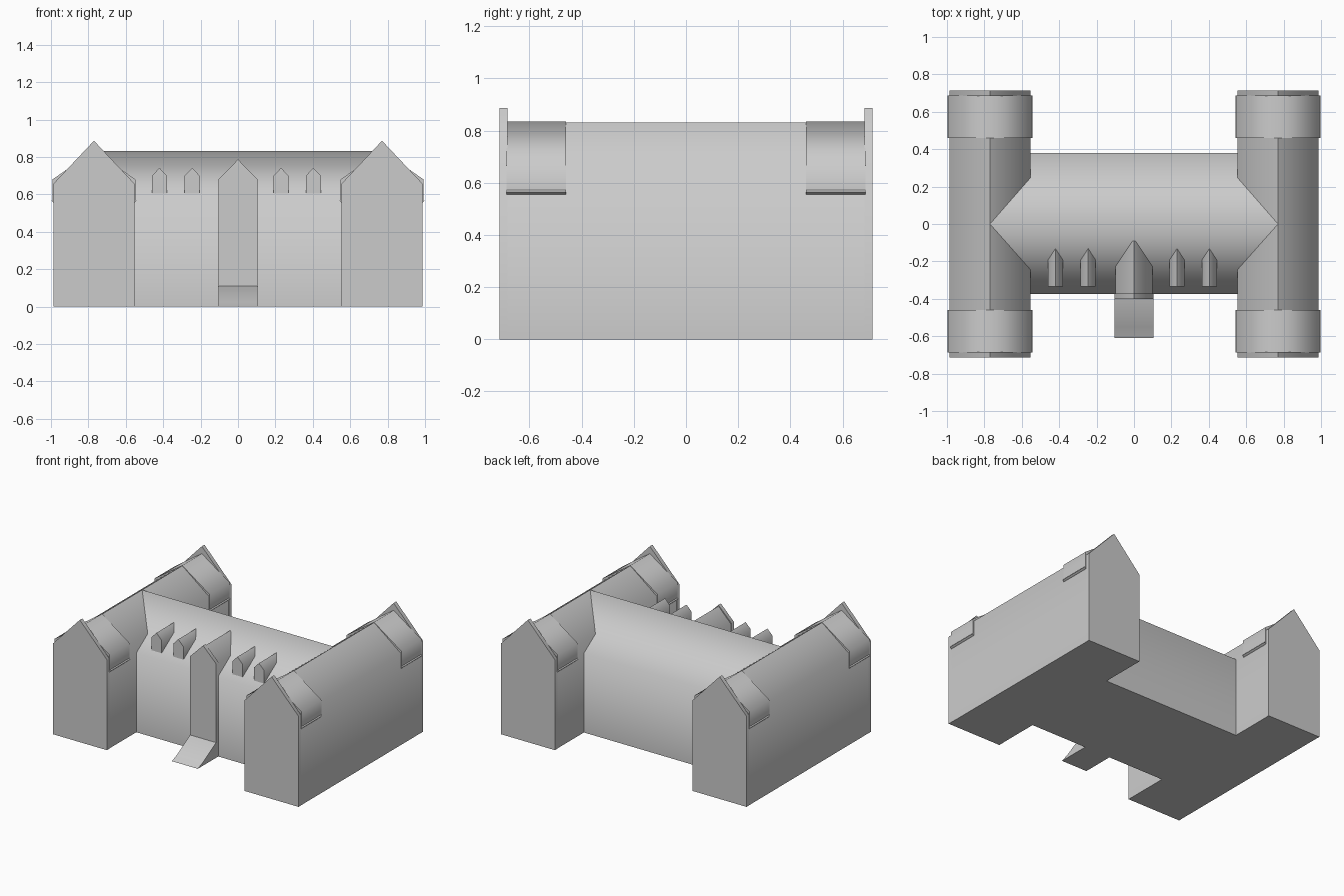
import bpy
import bmesh
import math

if "Cube" in bpy.data.objects:
    bpy.data.objects.remove(bpy.data.objects["Cube"])


def extrude(name, pts, axis, a, b):
    """Prism from a 2D profile: axis 'X' uses (y, z) points, axis 'Y' uses (x, z)."""
    def place(p, t):
        return (t, p[0], p[1]) if axis == 'X' else (p[0], t, p[1])
    bm = bmesh.new()
    lo = [bm.verts.new(place(p, a)) for p in pts]
    hi = [bm.verts.new(place(p, b)) for p in pts]
    n = len(pts)
    bm.faces.new(lo)
    bm.faces.new(hi)
    for i in range(n):
        j = (i + 1) % n
        bm.faces.new((lo[i], lo[j], hi[j], hi[i]))
    bmesh.ops.recalc_face_normals(bm, faces=bm.faces)
    me = bpy.data.meshes.new(name)
    bm.to_mesh(me)
    bm.free()
    ob = bpy.data.objects.new(name, me)
    bpy.context.collection.objects.link(ob)
    bpy.ops.object.select_all(action='DESELECT')
    ob.select_set(True)
    bpy.context.view_layer.objects.active = ob
    bpy.ops.object.shade_smooth_by_angle(angle=math.radians(75))
    return ob


def house(cx, half, base, eave, ridge):
    """Pentagon outline of a gabled wall."""
    return [(cx - half, base), (cx + half, base), (cx + half, eave),
            (cx, ridge), (cx - half, eave)]


# Central hall between the wings
extrude("main_hall", [(-.375, 0), (.38, 0), (.38, .575), (0, .832), (-.375, .575)],
        'X', -.77, .77)

for sx, side in ((-1, "left"), (1, "right")):
    cx = sx * .77
    # Wing body with its roof
    extrude(side + "_wing", house(cx, .216, 0, .665, .832), 'Y', -.69, .69)
    for sy, end in ((-1, "front"), (1, "back")):
        # Slightly proud upper block at each wing end
        y = sorted((sy * .46, sy * .688))
        extrude(f"{side}_{end}_roof_block", house(cx, .221, .57, .681, .834), 'Y', *y)
        # Moulding under the block
        extrude(f"{side}_{end}_moulding",
                [(cx - .227, .565), (cx - .217, .555), (cx + .217, .555),
                 (cx + .227, .565), (cx + .217, .578), (cx - .217, .578)], 'Y', *y)
        # Tall gable wall
        y = sorted((sy * .685, sy * .715))
        extrude(f"{side}_{end}_gable", house(cx, .217, 0, .657, .887), 'Y', *y)

# Roof dormers
for i, x in enumerate((-.42, -.245, .23, .403)):
    extrude(f"dormer_{i + 1}", house(x, .04, .605, .70, .742), 'Y', -.335, -.125)

# Entrance tower with gabled front and roof running back into the hall
extrude("porch_front", house(0, .104, 0, .682, .787), 'Y', -.40, -.372)
extrude("porch_body", house(0, .1, 0, .675, .778), 'Y', -.375, -.09)
# Flared entrance ramp
extrude("entrance_ramp", [(-.61, 0), (-.55, .025), (-.40, .11), (-.39, .11), (-.39, 0)],
        'X', -.104, .104)
